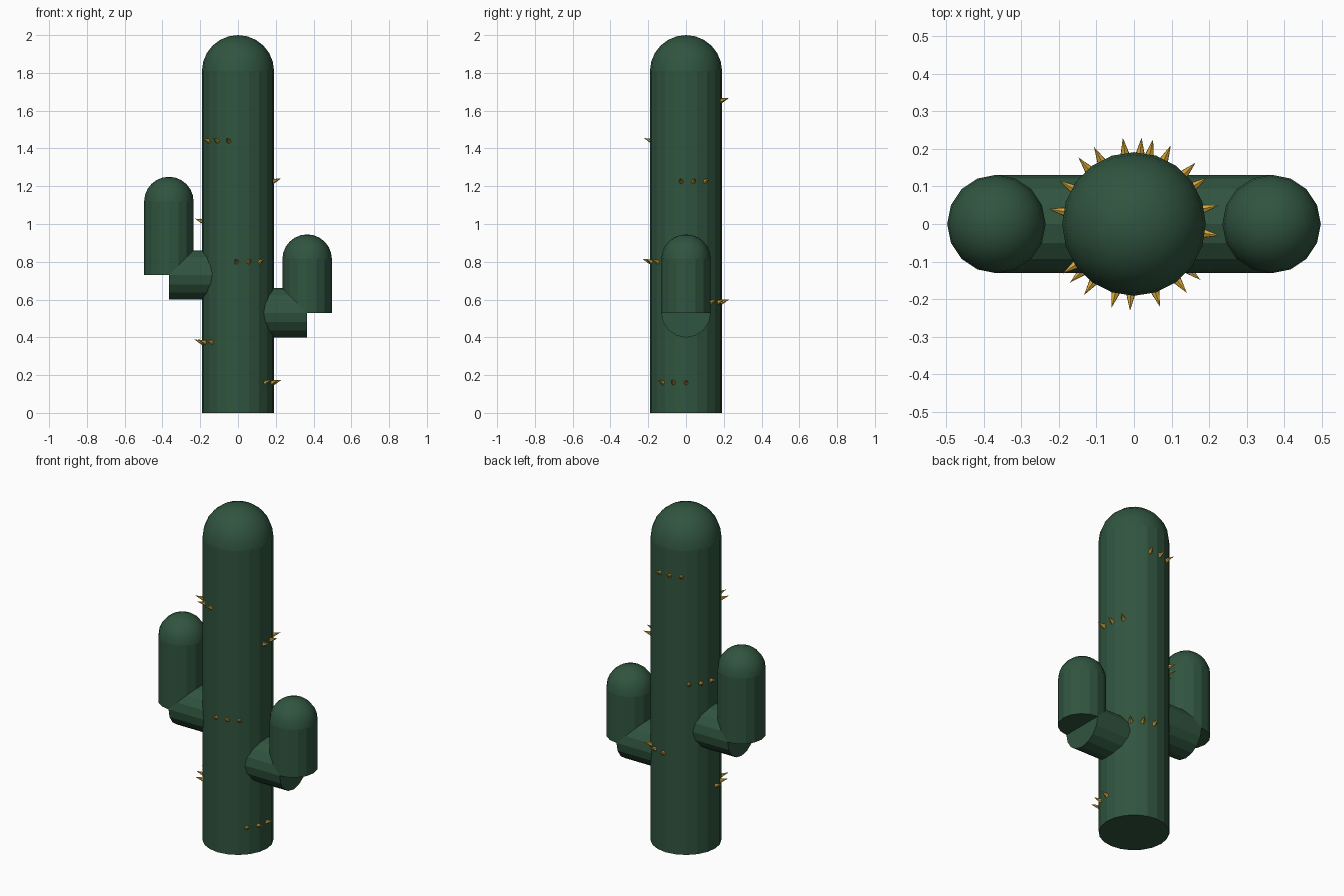
import bpy, bmesh, math
from mathutils import Vector

if "Cube" in bpy.data.objects:
    bpy.data.objects.remove(bpy.data.objects["Cube"])


def material(name, color):
    m = bpy.data.materials.new(name)
    m.diffuse_color = color
    m.use_nodes = True
    m.node_tree.nodes["Principled BSDF"].inputs["Base Color"].default_value = m.diffuse_color
    return m


GREEN = material("cactus_green", (0.03, 0.09, 0.05, 1))
GOLD = material("spine_gold", (0.65, 0.37, 0.035, 1))


def add_object(name, bm, mat):
    bmesh.ops.recalc_face_normals(bm, faces=bm.faces)
    me = bpy.data.meshes.new(name)
    bm.to_mesh(me)
    bm.free()
    me.materials.append(mat)
    ob = bpy.data.objects.new(name, me)
    bpy.context.collection.objects.link(ob)
    return ob


def domed_column(name, x, z0, top, r, sides, rings=6):
    """Flat-sided column with a smooth hemispherical top."""
    bm = bmesh.new()
    zc = top - r
    profile = [(r, z0)]
    for i in range(rings):
        a = i / rings * math.pi / 2
        profile.append((r * math.cos(a), zc + r * math.sin(a)))
    loops = []
    for pr, pz in profile:
        loops.append([bm.verts.new((x + pr * math.cos(2 * math.pi * k / sides),
                                    pr * math.sin(2 * math.pi * k / sides), pz))
                      for k in range(sides)])
    tip = bm.verts.new((x, 0, top))
    bm.faces.new(loops[0])
    for j in range(len(loops) - 1):
        for k in range(sides):
            n = (k + 1) % sides
            f = bm.faces.new((loops[j][k], loops[j][n], loops[j + 1][n], loops[j + 1][k]))
            f.smooth = j > 0
    for k in range(sides):
        bm.faces.new((loops[-1][k], loops[-1][(k + 1) % sides], tip)).smooth = True
    return add_object(name, bm, GREEN)


def add_cone(bm, start, end, r1, r2, sides):
    d = end - start
    rot = d.to_track_quat('Z', 'Y').to_matrix().to_4x4()
    rot.translation = (start + end) / 2
    bmesh.ops.create_cone(bm, cap_ends=True, segments=sides, radius1=r1,
                          radius2=r2, depth=d.length, matrix=rot)


# Trunk
TRUNK_R = 0.191
domed_column("trunk", 0, 0, 2.0, TRUNK_R, 20)

# Arms: horizontal elbow plus domed upright
ARM_R, ARM_X = 0.131, 0.366
for side, sx, z, top in (("left", -1, 0.73, 1.25), ("right", 1, 0.53, 0.945)):
    bm = bmesh.new()
    add_cone(bm, Vector((sx * 0.05, 0, z)), Vector((sx * ARM_X, 0, z)), ARM_R, ARM_R, 16)
    add_object(side + "_arm_elbow", bm, GREEN)
    domed_column(side + "_arm_upright", sx * ARM_X, z, top, ARM_R, 16)

# Spines: rows of three spiralling up the trunk, tilted slightly upward
bm = bmesh.new()
for row in range(8):
    z = 0.158 + row * 0.2133
    for k in range(3):
        a = -(2.4 * row + 0.35 * k)
        out = Vector((math.cos(a), math.sin(a), 0))
        up = Vector((0, 0, 1))
        add_cone(bm, out * 0.184 + up * z, out * 0.231 + up * (z + 0.017), 0.014, 0, 6)
add_object("spines", bm, GOLD)
